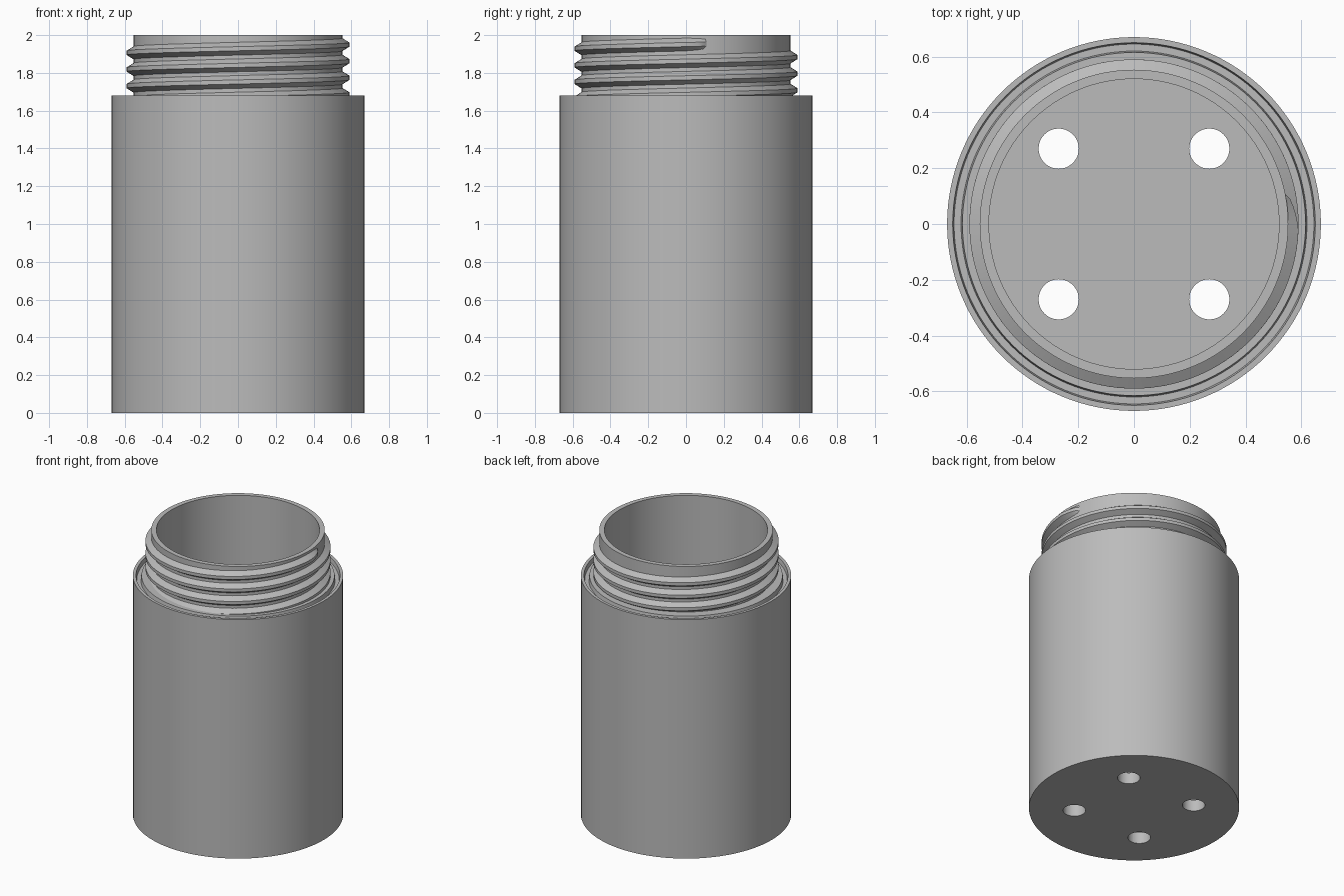
import bpy, bmesh, math
from mathutils import Matrix, Vector

SEGMENTS = 128
PITCH = 0.088

if "Cube" in bpy.data.objects:
    bpy.data.objects.remove(bpy.data.objects["Cube"])

grey = bpy.data.materials.new("plain grey")
grey.use_nodes = True
colour = (0.5, 0.5, 0.5, 1)
grey.diffuse_color = colour
grey.node_tree.nodes["Principled BSDF"].inputs["Base Color"].default_value = colour


def make_object(name, bm):
    bmesh.ops.recalc_face_normals(bm, faces=bm.faces)
    mesh = bpy.data.meshes.new(name)
    bm.to_mesh(mesh)
    bm.free()
    mesh.materials.append(grey)
    obj = bpy.data.objects.new(name, mesh)
    bpy.context.collection.objects.link(obj)
    return obj


def activate(obj):
    bpy.ops.object.select_all(action="DESELECT")
    obj.select_set(True)
    bpy.context.view_layer.objects.active = obj


def smooth(obj):
    activate(obj)
    bpy.ops.object.shade_smooth_by_angle(angle=math.radians(30))


# Container: lathed wall, floor, seal groove and neck
profile = [(0, 0), (0.67, 0), (0.67, 1.68), (0.65, 1.68), (0.645, 1.65),
           (0.62, 1.65), (0.615, 1.68), (0.553, 1.68), (0.553, 2),
           (0.52, 2), (0.52, 0.08), (0, 0.08)]
bm = bmesh.new()
points = [bm.verts.new((r, 0, z)) for r, z in profile]
edges = [bm.edges.new(pair) for pair in zip(points, points[1:])]
bmesh.ops.spin(bm, geom=points + edges, cent=(0, 0, 0), axis=(0, 0, 1),
               angle=math.tau, steps=SEGMENTS, use_merge=True)
bmesh.ops.remove_doubles(bm, verts=bm.verts, dist=0.0001)
container = make_object("container", bm)

# Four drain holes through the floor
bm = bmesh.new()
for x in (-0.27, 0.27):
    for y in (-0.27, 0.27):
        bmesh.ops.create_cone(bm, cap_ends=True, segments=48, radius1=0.072,
                              radius2=0.072, depth=0.4,
                              matrix=Matrix.Translation((x, y, 0)))
cutter = make_object("hole_cutter", bm)
cutter.hide_render = True
cut = container.modifiers.new("drain holes", "BOOLEAN")
cut.operation = "DIFFERENCE"
cut.solver = "EXACT"
cut.object = cutter
activate(container)
bpy.ops.object.modifier_apply(modifier=cut.name)
bpy.data.objects.remove(cutter)
smooth(container)

# Screw thread: trapezoid ridge on a helix, fading into the neck at its end
END, FADE = math.radians(12), math.radians(14)
TURNS = 3.45
steps = int(SEGMENTS * TURNS)
bm = bmesh.new()
rings = []
for i in range(steps + 1):
    angle = END - math.tau * TURNS * (1 - i / steps)
    z = 1.95 + PITCH * angle / math.tau
    left = min(1, (END - angle) / FADE)
    crest = 0.548 + 0.042 * math.sqrt(max(0, left))
    section = [(0.54, -0.042), (crest, -0.011), (crest, 0.011), (0.54, 0.042)]
    rings.append([bm.verts.new((r * math.cos(angle), r * math.sin(angle), z + dz))
                  for r, dz in section])
for a, b in zip(rings, rings[1:]):
    for j in range(4):
        k = (j + 1) % 4
        bm.faces.new((a[j], a[k], b[k], b[j]))
bm.faces.new(rings[0])
bm.faces.new(rings[-1])
smooth(make_object("screw_thread", bm))
